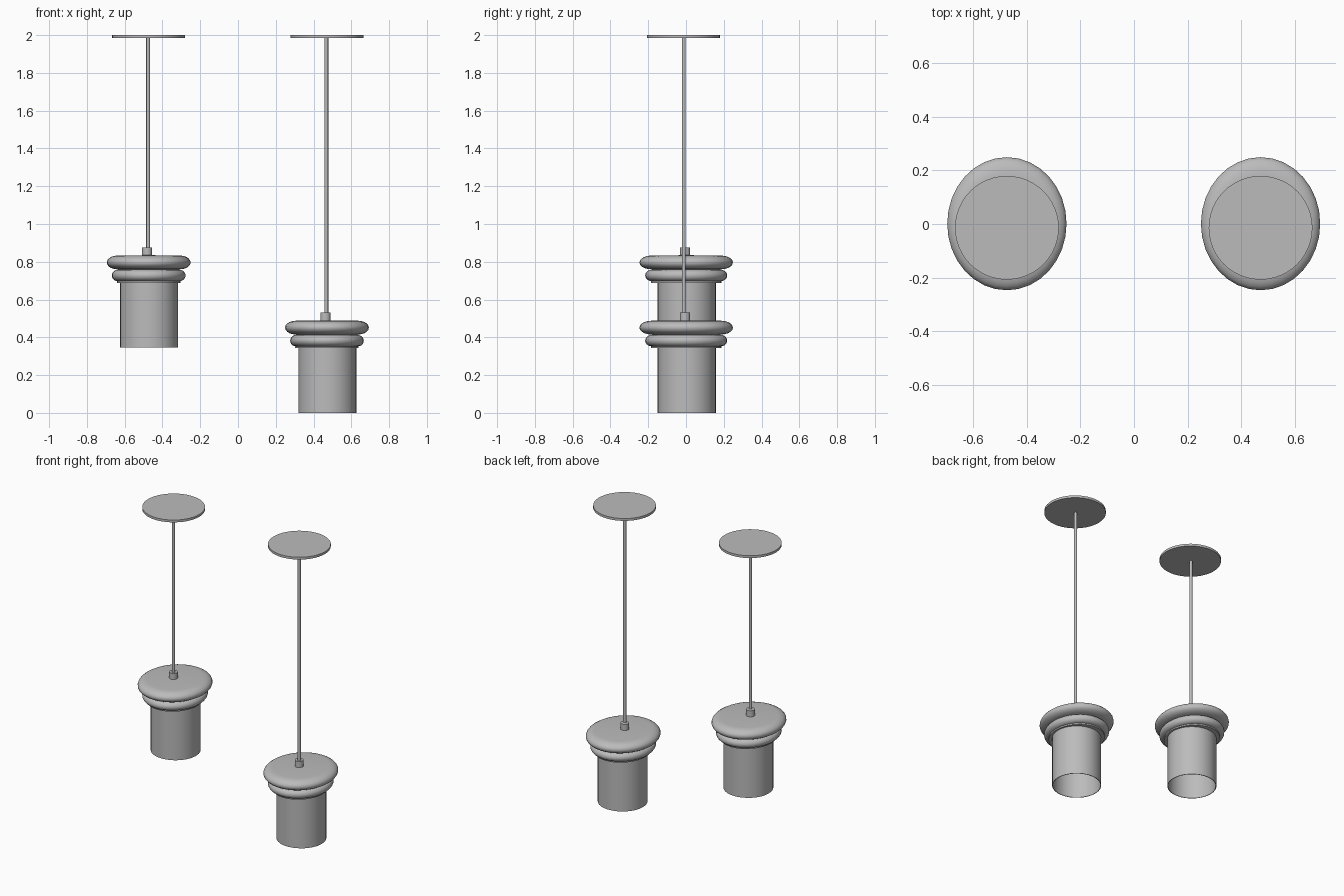
import bpy, math

cube = bpy.data.objects.get("Cube")
if cube:
    bpy.data.objects.remove(cube, do_unlink=True)

grey = bpy.data.materials.new("satin_grey")
grey.use_nodes = True
colour = (0.5, 0.5, 0.5, 1)
grey.diffuse_color = colour
grey.node_tree.nodes["Principled BSDF"].inputs["Base Color"].default_value = colour


def lathe(name, profile, centre, stretch=1.0, sides=32):
    """Revolve (radius, height) points about z; a zero radius closes an end."""
    verts, rings, faces = [], [], []
    for r, z in profile:
        count = 1 if r == 0 else sides
        rings.append([len(verts) + i for i in range(count)])
        for i in range(count):
            a = math.tau * i / sides
            verts.append((r * math.cos(a), r * stretch * math.sin(a), z))
    for low, high in zip(rings, rings[1:]):
        for i in range(sides):
            j = (i + 1) % sides
            quad = [low[i % len(low)], low[j % len(low)],
                    high[j % len(high)], high[i % len(high)]]
            faces.append(list(dict.fromkeys(quad)))
    mesh = bpy.data.meshes.new(name)
    mesh.from_pydata(verts, [], faces)
    mesh.materials.append(grey)
    obj = bpy.data.objects.new(name, mesh)
    bpy.context.collection.objects.link(obj)
    obj.location = centre
    bpy.ops.object.select_all(action="DESELECT")
    obj.select_set(True)
    bpy.context.view_layer.objects.active = obj
    bpy.ops.object.shade_smooth_by_angle(angle=math.radians(40))
    return obj


def cylinder(name, radius, bottom, top, centre, sides=32):
    return lathe(name, [(0, bottom), (radius, bottom), (radius, top), (0, top)],
                 centre, sides=sides)


def bulge(inner, outer, bottom, top, steps=10):
    """Rounded half-ellipse rim from bottom to top."""
    mid, half = (bottom + top) / 2, (top - bottom) / 2
    angles = [math.pi * (i / steps - 0.5) for i in range(steps + 1)]
    return [(inner + (outer - inner) * math.cos(a), mid + half * math.sin(a))
            for a in angles]


def pendant(side, x, base):
    # Open-bottomed thin shade
    lathe(side + "_shade", [(0, 0.35), (0.15, 0.35), (0.15, 0), (0.154, 0),
                            (0.154, 0.355)], (x + 0.002, 0.004, base))
    # Oval collar: thin lip and two stacked rounded rims
    collar = [(0, 0.343), (0.168, 0.343), (0.168, 0.352)]
    collar += bulge(0.162, 0.195, 0.352, 0.413)
    collar += bulge(0.165, 0.222, 0.415, 0.488) + [(0, 0.49)]
    lathe(side + "_collar", collar, (x, 0.001, base), stretch=1.115)
    # Cord grip, rod and ceiling plate
    cylinder(side + "_cord_grip", 0.027, 0.48, 0.531, (x - 0.008, -0.005, base), 24)
    cylinder(side + "_rod", 0.01, 0.5, 1.99 - base, (x - 0.003, -0.012, base), 16)
    cylinder(side + "_ceiling_plate", 0.193, 1.984, 2.0, (x, -0.014, 0), 48)


pendant("right", -0.473, 0.345)
pendant("left", 0.471, 0.0)
